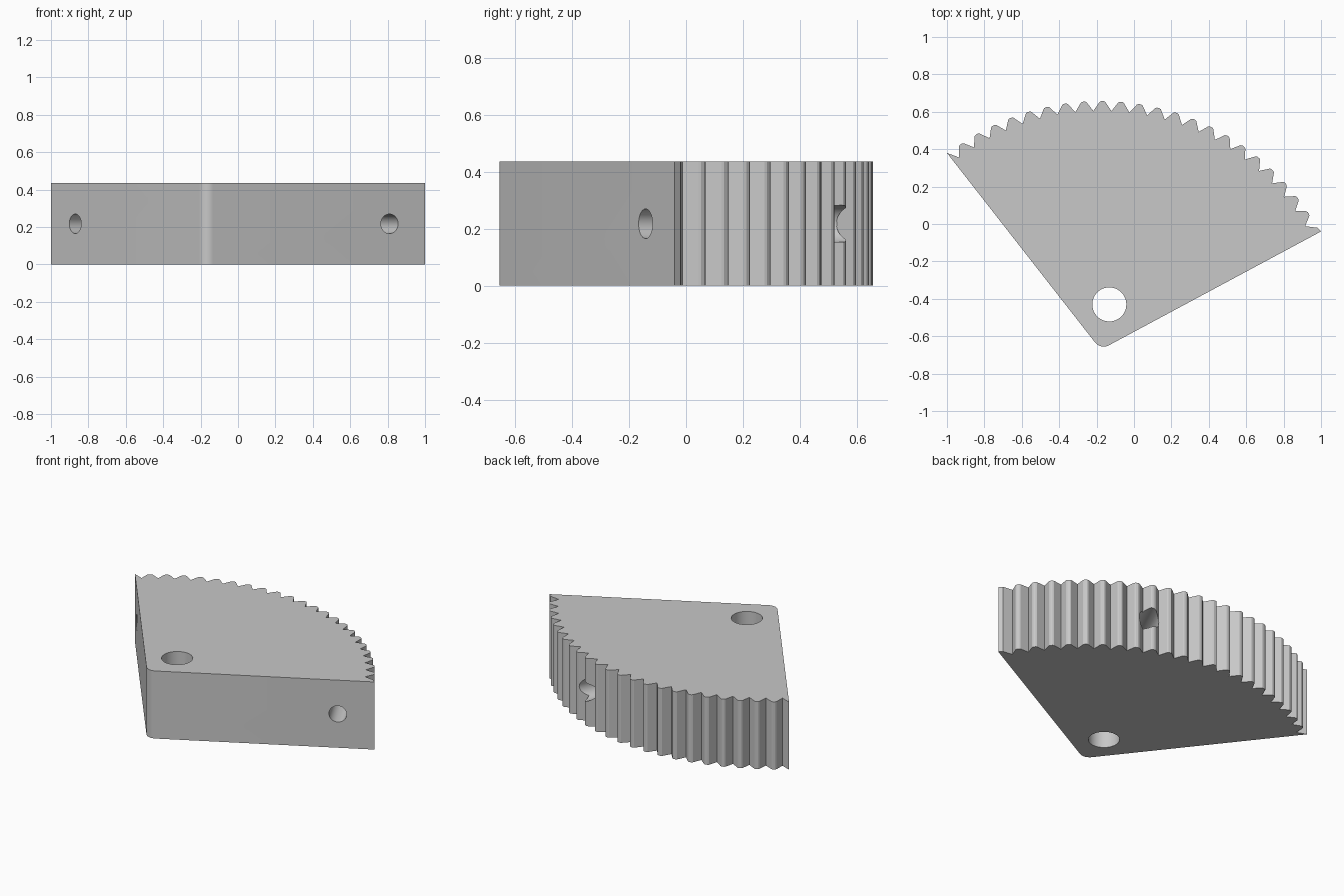
import bpy, bmesh
from math import radians, sin, cos, tan, pi
from mathutils import Vector

if "Cube" in bpy.data.objects:
    bpy.data.objects.remove(bpy.data.objects["Cube"], do_unlink=True)

HEIGHT = 0.435
APEX = Vector((-0.178, -0.672))
LEFT_CORNER = Vector((-1.0, 0.38))
RIGHT_CORNER = Vector((1.0, -0.04))
TIP, ROOT = 1.329, 1.277
PITCH, PHASE = 4.33, 89.6

steel = bpy.data.materials.new("plain grey")
steel.use_nodes = True
steel.diffuse_color = (0.58, 0.58, 0.58, 1)
steel.node_tree.nodes["Principled BSDF"].inputs["Base Color"].default_value = (0.58, 0.58, 0.58, 1)


def polar(radius, degrees, centre=APEX):
    a = radians(degrees)
    return centre + radius * Vector((cos(a), sin(a)))


def bore(name, start, direction, radius, length):
    """Cylindrical cutter centred on start."""
    bpy.ops.mesh.primitive_cylinder_add(vertices=48, radius=radius, depth=2 * length, location=start)
    cutter = bpy.context.object
    cutter.name = name
    cutter.rotation_euler = Vector(direction).to_track_quat("Z", "Y").to_euler()
    cutter.hide_render = True
    return cutter


# Sector outline: toothed arc from the right corner round to the left corner
outline = [RIGHT_CORNER, polar(TIP, PHASE - 14 * PITCH + 0.4)]
for k in range(-13, 9):
    middle = PHASE + k * PITCH
    outline.append(polar(ROOT, middle - PITCH / 2))
    outline += [polar(TIP - 0.004, middle - 0.65), polar(TIP, middle - 0.3),
                polar(TIP, middle + 0.3), polar(TIP - 0.004, middle + 0.65)]
outline += [polar(ROOT, PHASE + 8.5 * PITCH), LEFT_CORNER]

# Rounded corner between the two straight sides
left_dir = (LEFT_CORNER - APEX).normalized()
right_dir = (RIGHT_CORNER - APEX).normalized()
half = left_dir.angle(right_dir) / 2
fillet = 0.06
centre = APEX + (left_dir + right_dir).normalized() * fillet / sin(half)
start = APEX + left_dir * fillet / tan(half) - centre
sweep = pi - 2 * half
for i in range(11):
    a = sweep * i / 10
    outline.append(centre + Vector((start.x * cos(a) - start.y * sin(a),
                                    start.x * sin(a) + start.y * cos(a))))

# Extrude the outline into the gear body
bm = bmesh.new()
base = bm.faces.new([bm.verts.new((p.x, p.y, 0)) for p in outline])
raised = bmesh.ops.extrude_face_region(bm, geom=[base])["geom"]
bmesh.ops.translate(bm, vec=(0, 0, HEIGHT), verts=[g for g in raised if isinstance(g, bmesh.types.BMVert)])
bmesh.ops.recalc_face_normals(bm, faces=bm.faces)
mesh = bpy.data.meshes.new("sector_gear")
bm.to_mesh(mesh)
bm.free()
gear = bpy.data.objects.new("sector_gear", mesh)
bpy.context.collection.objects.link(gear)
mesh.materials.append(steel)

# Pivot hole, a blind bore in each straight side, and a bore through the teeth
mid = HEIGHT / 2
cutters = [
    bore("pivot_cutter", (-0.132, -0.43, mid), (0, 0, 1), 0.091, 0.5),
    bore("right_side_cutter", (0.81, -0.142, mid), (-right_dir.y, right_dir.x, 0), 0.052, 0.35),
    bore("left_side_cutter", (-0.87, 0.214, mid), (left_dir.y, -left_dir.x, 0), 0.052, 0.35),
    bore("tooth_cutter", (0.34, 0.555, mid), (0.47, 0.985, 0), 0.065, 0.4),
]

bpy.ops.object.select_all(action="DESELECT")
bpy.context.view_layer.objects.active = gear
gear.select_set(True)
for cutter in cutters:
    mod = gear.modifiers.new(cutter.name, "BOOLEAN")
    mod.operation = "DIFFERENCE"
    mod.solver = "EXACT"
    mod.object = cutter
    bpy.ops.object.modifier_apply(modifier=mod.name)
for cutter in cutters:
    bpy.data.objects.remove(cutter, do_unlink=True)

bpy.ops.object.shade_smooth_by_angle(angle=radians(20))
